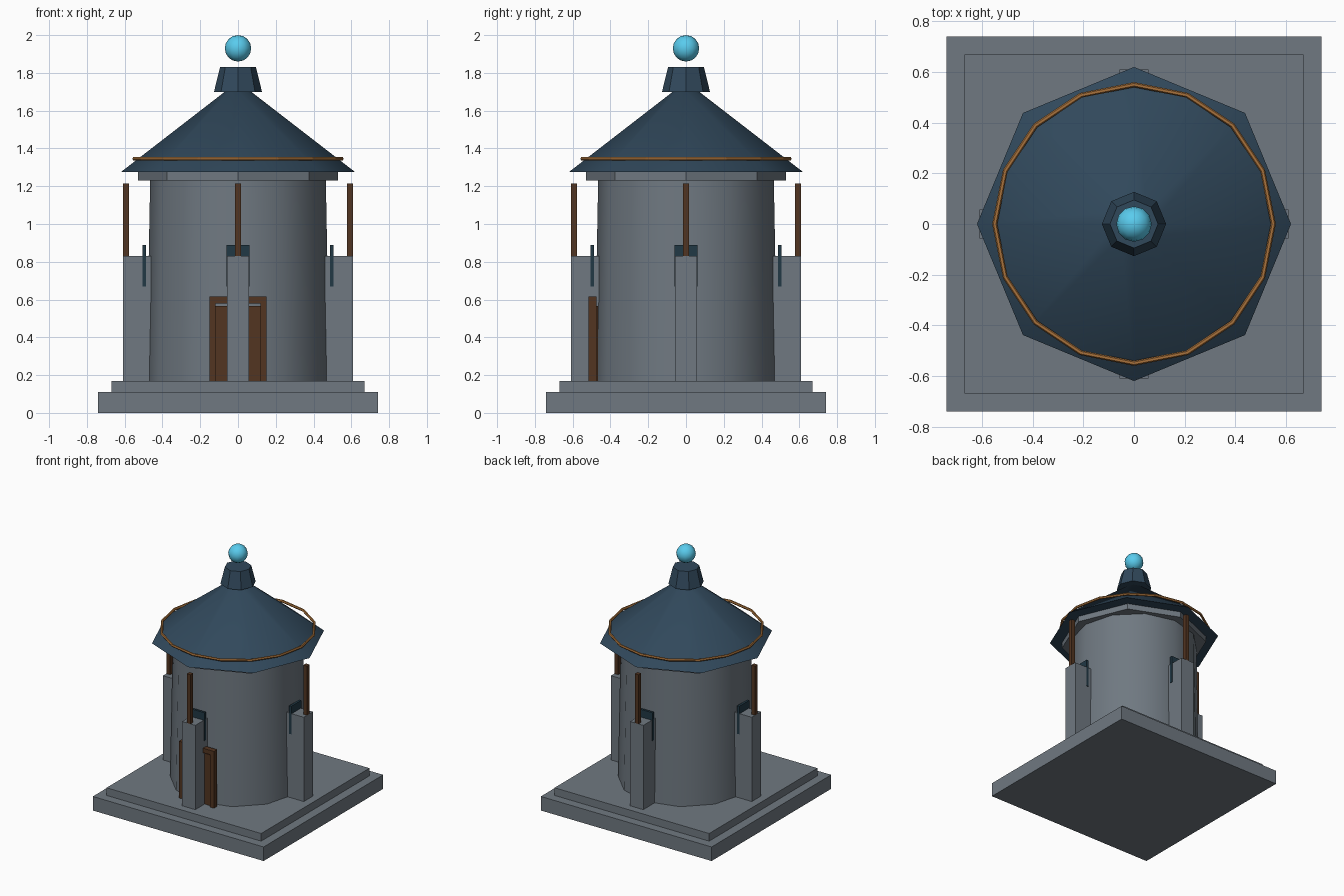
import bpy, math

if "Cube" in bpy.data.objects:
    bpy.data.objects.remove(bpy.data.objects["Cube"])

def material(name, rgb):
    m = bpy.data.materials.new(name)
    m.diffuse_color = (*rgb, 1)
    m.use_nodes = True
    m.node_tree.nodes["Principled BSDF"].inputs["Base Color"].default_value = m.diffuse_color
    return m

STONE = material("stone", (0.16, 0.19, 0.22))
SLATE = material("slate", (0.03, 0.065, 0.105))
WOOD = material("wood", (0.085, 0.035, 0.015))
DARK = material("dark_slate", (0.015, 0.04, 0.06))
BRASS = material("brass", (0.4, 0.17, 0.045))
GLOW = material("glow", (0.1, 0.6, 0.85))

def finish(name, mat, smooth=None):
    o = bpy.context.object
    o.name = name
    o.data.materials.append(mat)
    if smooth:
        bpy.ops.object.shade_smooth_by_angle(angle=math.radians(smooth))
    return o

def box(name, lo, hi, mat, turn=0):
    # Box between two corners, turned about the z axis through the origin
    bpy.ops.mesh.primitive_cube_add(size=1)
    o = finish(name, mat)
    for v in o.data.vertices:
        x, y, z = [l + (c + 0.5) * (h - l) for l, h, c in zip(lo, hi, v.co)]
        c, s = math.cos(turn), math.sin(turn)
        v.co = (c * x - s * y, s * x + c * y, z)
    return o

def cone(name, r1, r2, z1, z2, sides, mat, smooth=None):
    bpy.ops.mesh.primitive_cone_add(vertices=sides, radius1=r1, radius2=r2,
                                    depth=z2 - z1, location=(0, 0, (z1 + z2) / 2))
    return finish(name, mat, smooth)

# Stepped plinth
box("plinth_lower", (-0.74, -0.74, 0), (0.74, 0.74, 0.11), STONE)
box("plinth_upper", (-0.67, -0.67, 0.11), (0.67, 0.67, 0.17), STONE)

# Tower body, cornice, roof and cap
cone("tower_wall", 0.485, 0.465, 0.17, 1.23, 12, STONE, 40)
cone("cornice", 0.53, 0.53, 1.23, 1.275, 8, STONE)
cone("roof", 0.62, 0.07, 1.275, 1.70, 8, SLATE, 40)
cone("roof_cap", 0.127, 0.095, 1.70, 1.83, 8, SLATE)

# Trim ring round the roof
bpy.ops.mesh.primitive_torus_add(major_radius=0.55, minor_radius=0.01, major_segments=16,
                                 minor_segments=6, location=(0, 0, 1.345))
finish("roof_trim", BRASS)

# Floating orb
bpy.ops.mesh.primitive_uv_sphere_add(segments=12, ring_count=8, radius=0.07, location=(0, 0, 1.93))
finish("orb", GLOW, 60)

# Four buttresses, each with a post and a bracket frame behind
for i in range(4):
    t = i * math.pi / 2
    box("buttress", (0.46, -0.057, 0.17), (0.61, 0.057, 0.83), STONE, t)
    box("post", (0.577, -0.016, 0.83), (0.61, 0.016, 1.215), WOOD, t)
    box("window_lintel", (0.487, -0.062, 0.83), (0.505, 0.062, 0.89), DARK, t)
    for s in (-1, 1):
        a, b = sorted((s * 0.045, s * 0.062))
        box("window_jamb", (0.487, a, 0.67), (0.505, b, 0.83), DARK, t)

# Door frame and leaf
for s in (-1, 1):
    a, b = sorted((s * 0.118, s * 0.152))
    box("door_jamb", (a, -0.515, 0.17), (b, -0.475, 0.58), WOOD)
box("door_lintel", (-0.152, -0.515, 0.58), (0.152, -0.475, 0.615), WOOD)
box("door_leaf", (-0.118, -0.495, 0.17), (0.118, -0.465, 0.567), WOOD)
